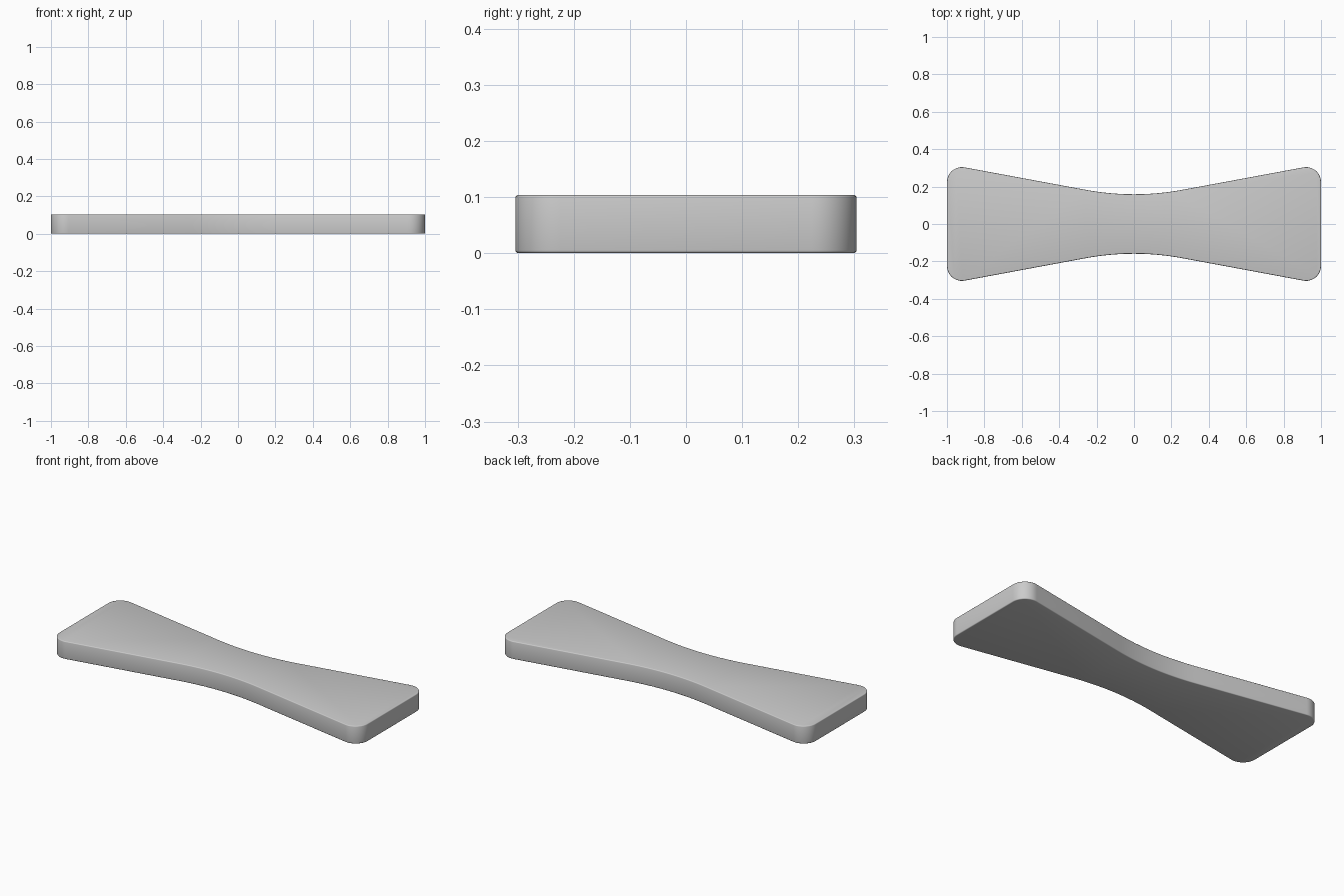
import bpy, bmesh
from math import radians, sin, cos, tan

if "Cube" in bpy.data.objects:
    bpy.data.objects.remove(bpy.data.objects["Cube"])

HEIGHT, HALF_L, HALF_W, R = 0.104, 1.0, 0.304, 0.08
SLANT = radians(10.5)      # angle of the straight flanks
BLEND = 0.26               # half length of the curved waist

# Quarter outline: rounded corner, straight flank, curved waist
quarter = []
for i in range(13):
    a = (radians(90) + SLANT) * i / 12
    quarter.append((HALF_L - R + R * cos(a), HALF_W - R + R * sin(a)))
x0, y0 = quarter[-1]
slope = tan(SLANT)
mid = y0 - slope * x0 + slope * BLEND / 2
for i in range(9):
    x = BLEND * (1 - i / 8)
    quarter.append((x, mid + slope * x * x / (2 * BLEND)))

# Mirror the quarter into the full closed outline
half = quarter + [(-x, y) for x, y in reversed(quarter[:-1])]
outline = half + [(-x, -y) for x, y in half]

# Extrude the outline into a slab
bm = bmesh.new()
base = bm.faces.new([bm.verts.new((x, y, 0)) for x, y in outline])
top = bmesh.ops.extrude_face_region(bm, geom=[base], use_keep_orig=True)
bmesh.ops.translate(bm, vec=(0, 0, HEIGHT),
                    verts=[g for g in top["geom"] if isinstance(g, bmesh.types.BMVert)])
bmesh.ops.recalc_face_normals(bm, faces=bm.faces)

# Softly round the top and bottom rims
rims = [e for e in bm.edges if abs(e.verts[0].co.z - e.verts[1].co.z) < 1e-5]
bmesh.ops.bevel(bm, geom=rims, offset=0.005, segments=3, profile=0.5, affect='EDGES')

mesh = bpy.data.meshes.new("waisted_slab")
bm.to_mesh(mesh)
bm.free()
slab = bpy.data.objects.new("waisted_slab", mesh)
bpy.context.collection.objects.link(slab)
bpy.context.view_layer.objects.active = slab
slab.select_set(True)
bpy.ops.object.shade_smooth_by_angle(angle=radians(35))
